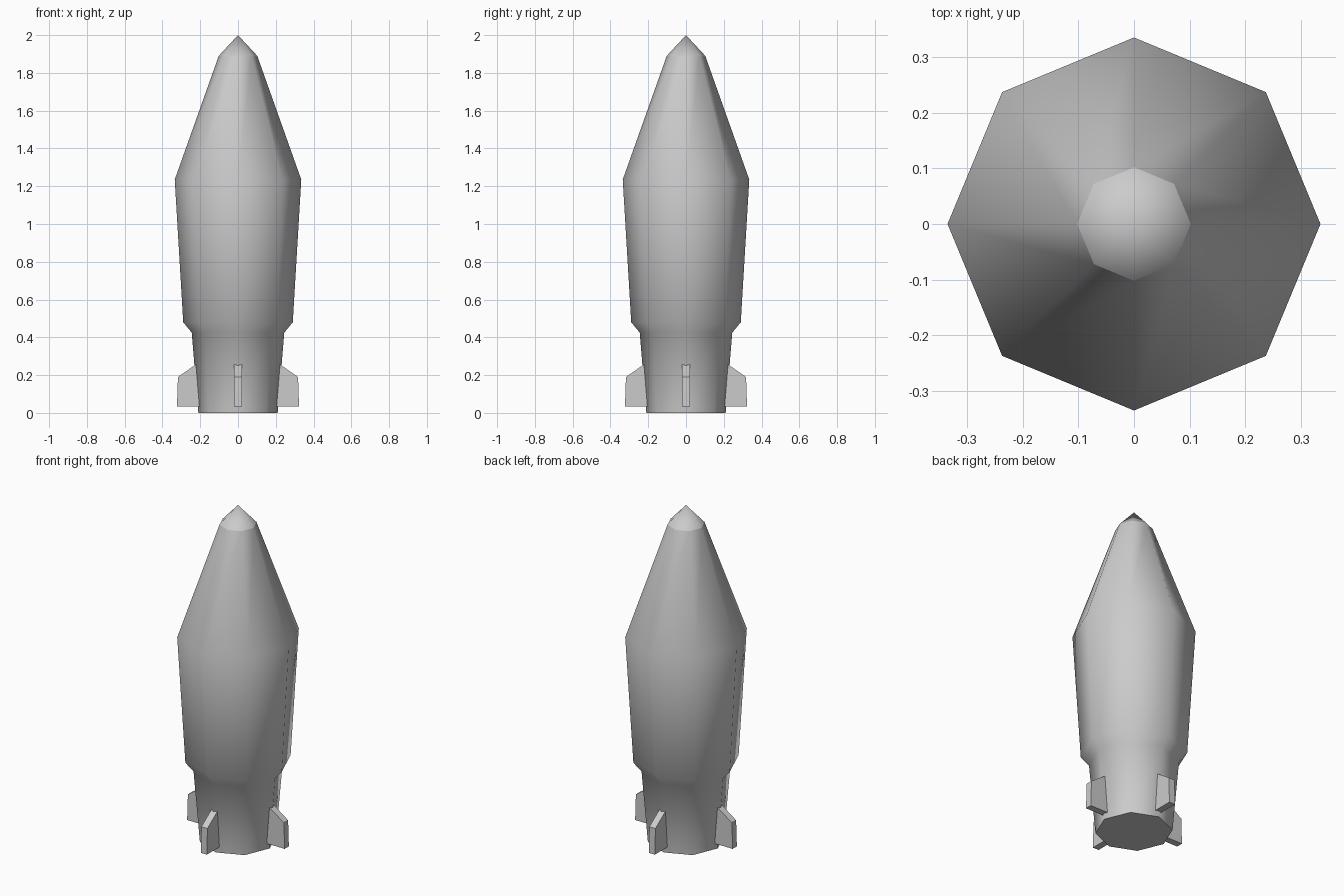
import bpy
import bmesh
import math
from mathutils import Matrix

cube = bpy.data.objects.get("Cube")
if cube:
    bpy.data.objects.remove(cube, do_unlink=True)

SIDES = 8

grey = bpy.data.materials.new("plain grey")
grey.use_nodes = True
colour = (0.6, 0.6, 0.6, 1)
grey.diffuse_color = colour
grey.node_tree.nodes["Principled BSDF"].inputs["Base Color"].default_value = colour


def finish(name, bm):
    bmesh.ops.recalc_face_normals(bm, faces=bm.faces)
    mesh = bpy.data.meshes.new(name)
    bm.to_mesh(mesh)
    bm.free()
    mesh.materials.append(grey)
    obj = bpy.data.objects.new(name, mesh)
    bpy.context.collection.objects.link(obj)
    return obj


def ring(bm, r, z):
    angles = [math.tau * i / SIDES for i in range(SIDES)]
    return [bm.verts.new((r * math.cos(a), r * math.sin(a), z)) for a in angles]


# Hull: eight-sided, smooth around the sides, flat base
bm = bmesh.new()
profile = [(0.21, 0), (0.245, 0.425), (0.29, 0.48), (0.335, 1.235), (0.102, 1.89)]
rings = [ring(bm, r, z) for r, z in profile]
for low, high in zip(rings, rings[1:]):
    for i in range(SIDES):
        j = (i + 1) % SIDES
        bm.faces.new((low[i], low[j], high[j], high[i])).smooth = True
bm.faces.new(rings[0])
for i in range(SIDES):
    bm.edges.get((rings[0][i], rings[0][i - 1])).smooth = False
finish("hull", bm)

# Nose cap: its own smooth cone, with a crisp seam to the hull
bm = bmesh.new()
base = ring(bm, 0.102, 1.89)
tip = bm.verts.new((0, 0, 2))
for i in range(SIDES):
    bm.faces.new((base[i - 1], base[i], tip)).smooth = True
finish("nose_cap", bm)

# Fins: one slab on each axis, rooted inside the hull
outline = [(0.17, 0.035), (0.323, 0.035), (0.318, 0.19), (0.225, 0.255), (0.17, 0.255)]
for n, side in enumerate(("left", "back", "right", "front")):
    bm = bmesh.new()
    face = bm.faces.new([bm.verts.new((x, -0.02, z)) for x, z in outline])
    slab = bmesh.ops.extrude_face_region(bm, geom=[face])
    moved = [g for g in slab["geom"] if isinstance(g, bmesh.types.BMVert)]
    bmesh.ops.translate(bm, verts=moved, vec=(0, 0.04, 0))
    bmesh.ops.rotate(bm, verts=bm.verts, matrix=Matrix.Rotation(n * math.pi / 2, 3, "Z"))
    finish(side + "_fin", bm)
